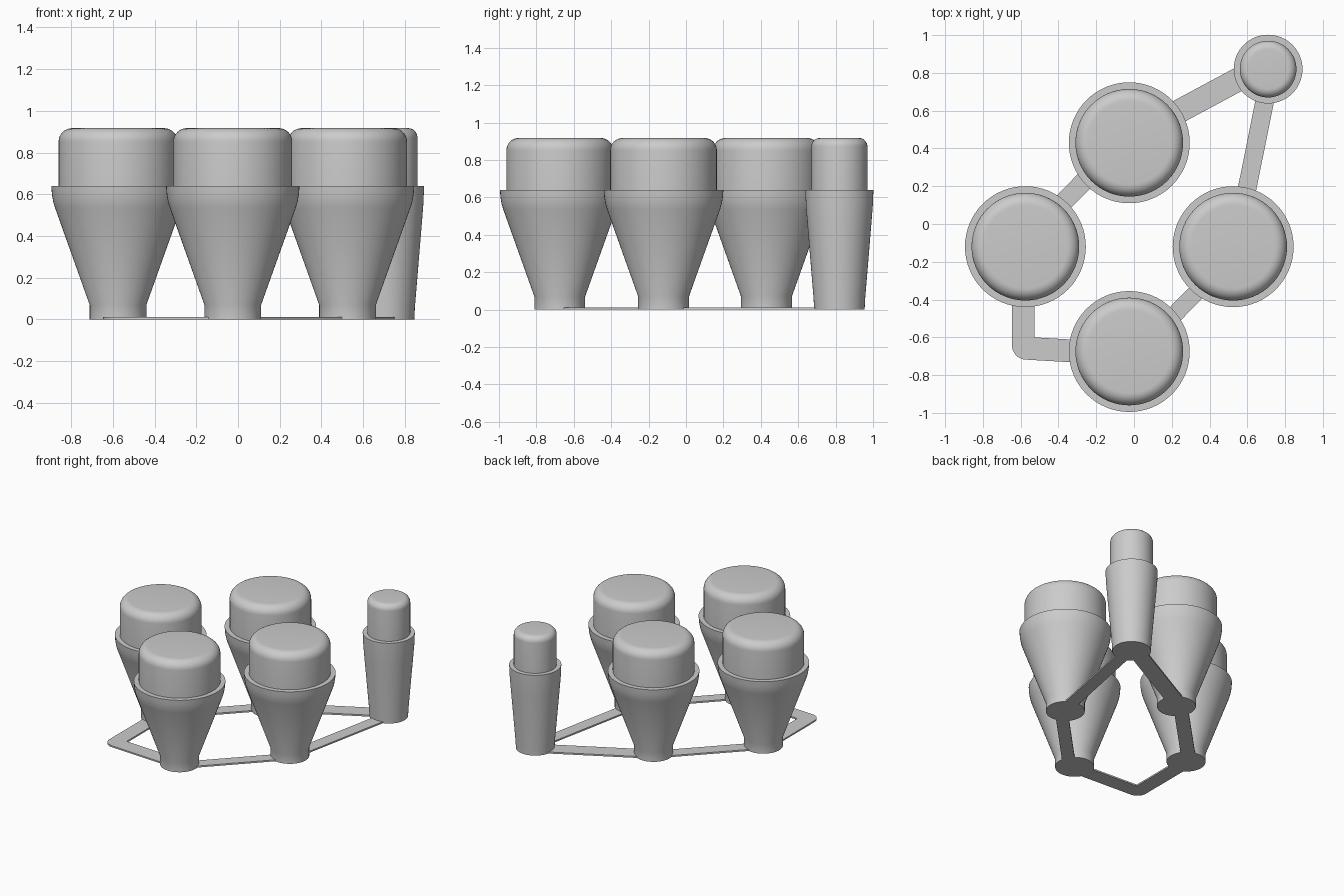
import bpy, bmesh, math
from mathutils import Vector

if "Cube" in bpy.data.objects:
    bpy.data.objects.remove(bpy.data.objects["Cube"])

SEGMENTS = 64
grey = bpy.data.materials.new("plain grey")
grey.diffuse_color = (0.6, 0.6, 0.6, 1)
grey.use_nodes = True
grey.node_tree.nodes["Principled BSDF"].inputs["Base Color"].default_value = grey.diffuse_color


def finish(name, bm, location=(0, 0, 0), smooth=True):
    bmesh.ops.recalc_face_normals(bm, faces=bm.faces)
    mesh = bpy.data.meshes.new(name)
    bm.to_mesh(mesh)
    bm.free()
    mesh.materials.append(grey)
    obj = bpy.data.objects.new(name, mesh)
    obj.location = location
    bpy.context.collection.objects.link(obj)
    if smooth:
        bpy.ops.object.select_all(action='DESELECT')
        obj.select_set(True)
        bpy.context.view_layer.objects.active = obj
        bpy.ops.object.shade_smooth_by_angle(angle=math.radians(35))
    return obj


def lathe(name, profile, x, y):
    """Closed solid of revolution from (radius, height) points."""
    bm = bmesh.new()
    rings = []
    for r, z in profile:
        rings.append([bm.verts.new((r * math.cos(a), r * math.sin(a), z))
                      for a in (math.tau * i / SEGMENTS for i in range(SEGMENTS))])
    for low, high in zip(rings, rings[1:]):
        for i in range(SEGMENTS):
            j = (i + 1) % SEGMENTS
            bm.faces.new((low[i], low[j], high[j], high[i]))
    bm.faces.new(rings[0])
    bm.faces.new(rings[-1])
    return finish(name, bm, (x, y, 0))


def cap_profile(radius, fillet, bottom=0.62, top=0.917):
    arc = [(radius - fillet + fillet * math.cos(a), top - fillet + fillet * math.sin(a))
           for a in (math.pi / 2 * i / 8 for i in range(9))]
    return [(radius, bottom)] + arc


def plate(name, outline, height=0.012):
    """Thin flat plate extruded up from the floor."""
    bm = bmesh.new()
    face = bm.faces.new([bm.verts.new((x, y, 0)) for x, y in outline])
    extruded = bmesh.ops.extrude_face_region(bm, geom=[face], use_keep_orig=True)
    verts = [g for g in extruded["geom"] if isinstance(g, bmesh.types.BMVert)]
    bmesh.ops.translate(bm, verts=verts, vec=(0, 0, height))
    return finish(name, bm, smooth=False)


def strip(name, start, end, width, trim=0.08):
    a, b = Vector(start), Vector(end)
    along = (b - a).normalized()
    side = Vector((-along.y, along.x)) * width / 2
    a, b = a + along * trim, b - along * trim
    plate(name, [a + side, a - side, b - side, b + side])


# Four large tapered cups with rounded caps
CUP = [(0.136, 0), (0.136, 0.07), (0.302, 0.535), (0.311, 0.565),
       (0.317, 0.60), (0.32, 0.64), (0.27, 0.64)]
for label, x, y in (("left", -0.575, -0.12), ("front", -0.025, -0.675),
                    ("right", 0.525, -0.12), ("back", -0.025, 0.43)):
    lathe(label + "_cup", CUP, x, y)
    lathe(label + "_cap", cap_profile(0.285, 0.065), x, y)

# Slim corner cup
SMALL = [(0.135, 0), (0.138, 0.06), (0.172, 0.47), (0.179, 0.56),
         (0.182, 0.64), (0.14, 0.64)]
lathe("small_cup", SMALL, 0.71, 0.82)
lathe("small_cap", cap_profile(0.15, 0.045), 0.71, 0.82)

# Flat floor strips linking the cups
strip("left_back_link", (-0.585, -0.10), (-0.045, 0.45), 0.10)
strip("back_small_link", (-0.025, 0.455), (0.71, 0.85), 0.125)
strip("small_right_link", (0.726, 0.82), (0.537, -0.12), 0.098)
strip("right_front_link", (0.545, -0.14), (0.0, -0.70), 0.09)

# Bent link with a rounded outer corner
bend = [(-0.57 + 0.076 * math.cos(a), -0.642 + 0.076 * math.sin(a))
        for a in (math.radians(180 + 87 * i / 10) for i in range(11))]
plate("bent_link", [(-0.528, -0.20), (-0.646, -0.20)] + bend
      + [(-0.11, -0.745), (-0.11, -0.625), (-0.528, -0.60)])
